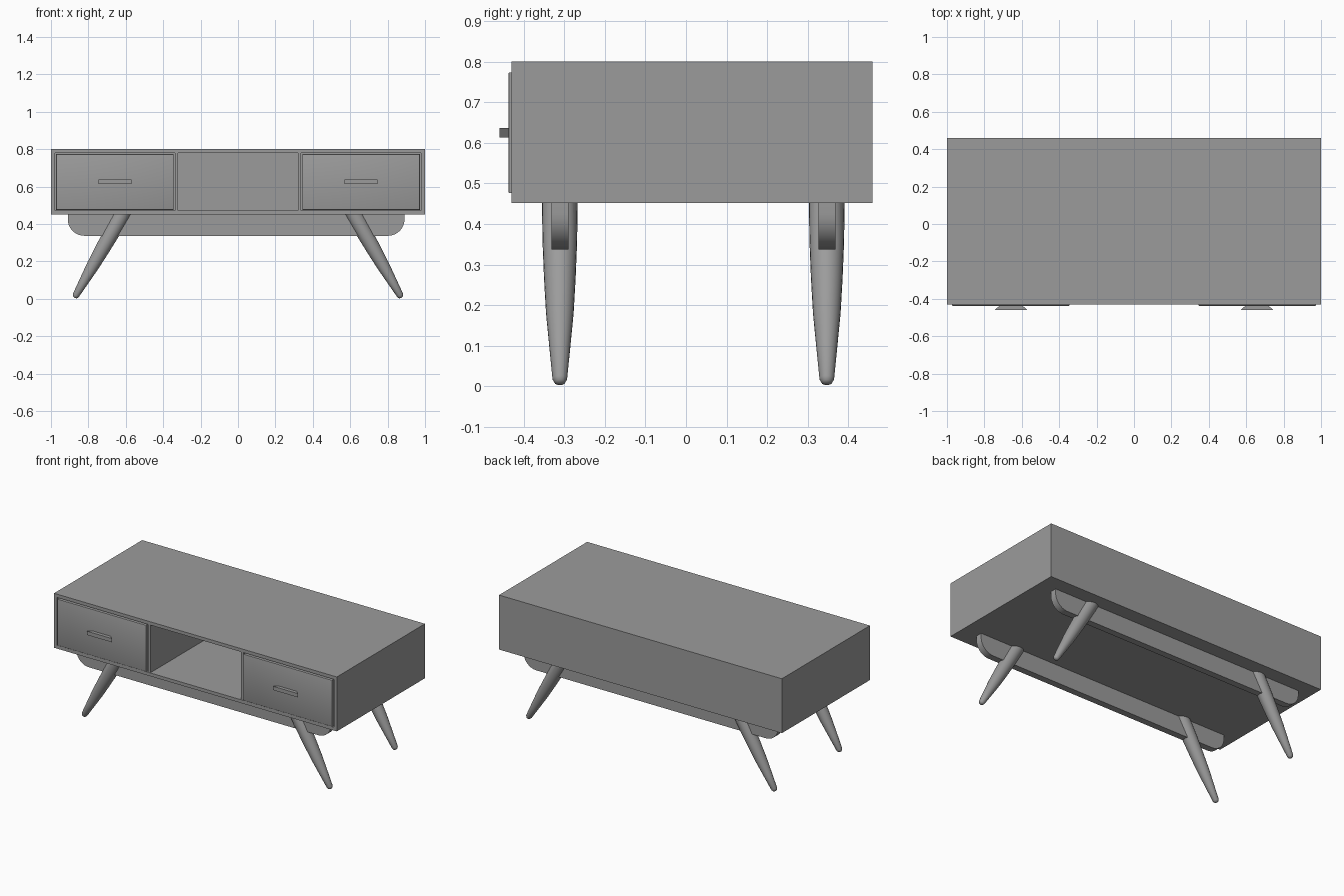
import bpy, bmesh, math
from mathutils import Vector, Matrix

cube = bpy.data.objects.get("Cube")
if cube:
    bpy.data.objects.remove(cube, do_unlink=True)

grey = bpy.data.materials.new("mid_grey")
grey.use_nodes = True
COLOUR = (0.33, 0.33, 0.33, 1)
grey.diffuse_color = COLOUR
grey.node_tree.nodes["Principled BSDF"].inputs["Base Color"].default_value = COLOUR


def finish(name, bm, smooth=False):
    """Turn a bmesh into a named, coloured object."""
    bmesh.ops.recalc_face_normals(bm, faces=bm.faces)
    mesh = bpy.data.meshes.new(name)
    bm.to_mesh(mesh)
    bm.free()
    mesh.materials.append(grey)
    obj = bpy.data.objects.new(name, mesh)
    bpy.context.collection.objects.link(obj)
    if smooth:
        bpy.ops.object.select_all(action="DESELECT")
        obj.select_set(True)
        bpy.context.view_layer.objects.active = obj
        bpy.ops.object.shade_smooth_by_angle(angle=math.radians(35))
    return obj


def box(lo, hi):
    """A bmesh box between two corners."""
    lo, hi = Vector(lo), Vector(hi)
    bm = bmesh.new()
    bmesh.ops.create_cube(bm, size=1)
    for v in bm.verts:
        v.co = Vector(a + (b - a) * (c + 0.5) for a, b, c in zip(lo, hi, v.co))
    return bm


# Cabinet shell, hollowed from the front
bm = box((-1, -0.43, 0.452), (1, 0.46, 0.8))
front = min(bm.faces, key=lambda f: f.calc_center_median().y)
bmesh.ops.inset_region(bm, faces=[front], thickness=0.021, use_even_offset=True)
inner = bmesh.ops.extrude_discrete_faces(bm, faces=[front])["faces"][0]
bmesh.ops.translate(bm, verts=inner.verts, vec=(0, 0.87, 0))
finish("cabinet", bm)

# Dividers, drawers and flared handles on both sides
for side, s in (("left", 1), ("right", -1)):
    def span(a, b):
        return sorted((a * s, b * s))

    x0, x1 = span(0.32, 0.338)
    finish(side + "_divider", box((x0, -0.428, 0.472), (x1, 0.44, 0.78)))

    x0, x1 = span(0.345, 0.972)
    bm = box((x0, -0.438, 0.476), (x1, 0.40, 0.774))
    edges = [e for e in bm.edges if all(v.co.y < 0 for v in e.verts)]
    bmesh.ops.bevel(bm, geom=edges, offset=0.004, segments=2, profile=0.5, affect="EDGES")
    finish(side + "_drawer", bm, True)

    x0, x1 = span(0.57, 0.745)
    bm = box((x0, -0.46, 0.613), (x1, -0.435, 0.637))
    mid = (x0 + x1) / 2
    for v in bm.verts:
        if v.co.y > -0.45:
            v.co.x = mid + (v.co.x - mid) * 0.68
    finish(side + "_handle", bm)


def rail(name, y):
    """Support rail with rounded lower ends."""
    bm = box((-0.91, y - 0.021, 0.337), (0.89, y + 0.021, 0.455))
    corners = [e for e in bm.edges if all(v.co.z < 0.4 for v in e.verts)
               and abs(e.verts[0].co.x - e.verts[1].co.x) < 0.01]
    bmesh.ops.bevel(bm, geom=corners, offset=0.088, segments=10, profile=0.5, affect="EDGES")
    finish(name, bm, True)


# Leg profile as (distance from the foot, radius)
LEG = [(0, 0.006), (0.004, 0.013), (0.014, 0.018), (0.1, 0.0255), (0.2, 0.034),
       (0.3, 0.039), (0.4, 0.0425), (0.5, 0.044), (0.6, 0.044)]


def leg(name, side, y, sides=24):
    """Tapered round leg splayed sideways and cut level under the cabinet."""
    foot = Vector((0.874 * side, y, 0.006))
    axis = Vector((-0.254 * side, 0, 0.444)).normalized()
    turn = axis.to_track_quat("Z", "Y").to_matrix().to_4x4()
    place = Matrix.Translation(foot) @ turn
    bm = bmesh.new()
    rings = []
    for d, r in LEG:
        rings.append([bm.verts.new(place @ Vector((r * math.cos(a), r * math.sin(a), d)))
                      for a in (math.tau * i / sides for i in range(sides))])
    for low, high in zip(rings, rings[1:]):
        for i in range(sides):
            j = (i + 1) % sides
            bm.faces.new((low[i], low[j], high[j], high[i]))
    bm.faces.new(rings[0])
    bm.faces.new(rings[-1])
    cut = bmesh.ops.bisect_plane(bm, geom=bm.verts[:] + bm.edges[:] + bm.faces[:],
                                 plane_co=(0, 0, 0.455), plane_no=(0, 0, 1), clear_outer=True)
    rim = [g for g in cut["geom_cut"] if isinstance(g, bmesh.types.BMEdge)]
    bmesh.ops.holes_fill(bm, edges=rim)
    finish(name, bm, True)


for row, y in (("front", -0.311), ("back", 0.347)):
    rail(row + "_rail", y)
    for side, s in (("left", 1), ("right", -1)):
        leg(f"{row}_{side}_leg", s, y)
